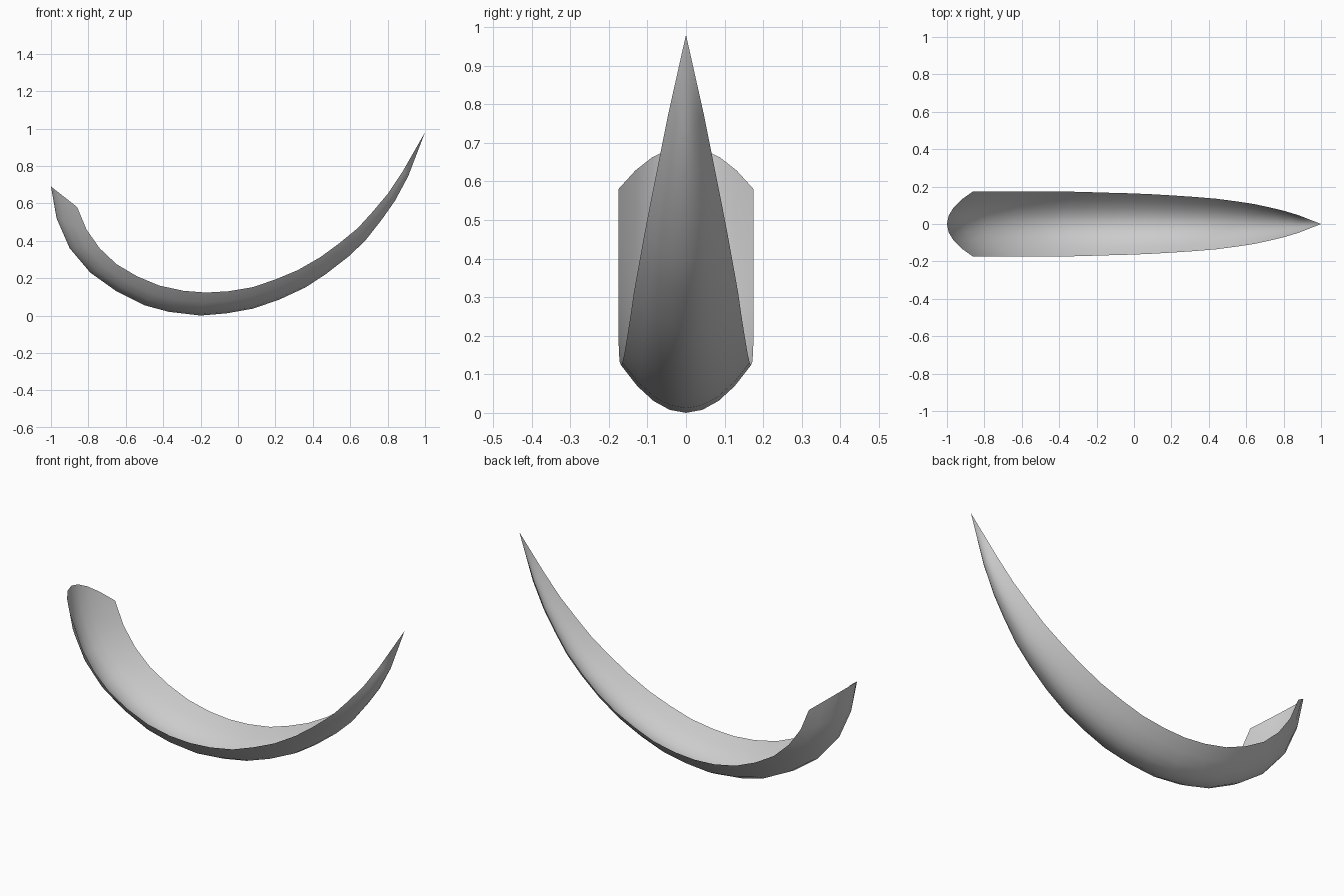
import bpy, bmesh

if "Cube" in bpy.data.objects:
    bpy.data.objects.remove(bpy.data.objects["Cube"])

# Stations from blunt end to tip: keel (x, z) and rim (x, half width, z)
KEEL = [(-1, .69), (-.97, .52), (-.90, .36), (-.79, .23), (-.65, .13),
        (-.50, .055), (-.37, .02), (-.20, 0), (-.06, .012), (.08, .037),
        (.22, .085), (.36, .15), (.47, .222), (.59, .315), (.68, .40),
        (.77, .515), (.84, .615), (.91, .745), (1, .98)]
RIM = [(-.86, .175, .58), (-.81, .175, .46), (-.74, .175, .36), (-.65, .175, .275),
       (-.54, .175, .21), (-.42, .174, .16), (-.29, .172, .132), (-.17, .168, .123),
       (-.05, .165, .13), (.08, .16, .152), (.20, .153, .193), (.32, .145, .243),
       (.44, .135, .312), (.54, .122, .385), (.64, .107, .467), (.72, .09, .555),
       (.80, .071, .65), (.88, .047, .77), (1, 0, .98)]
SEG = 4  # strips per side

# Curved petal sheet: parabolic cross-section swept along the keel
bm = bmesh.new()
rows = []
for (kx, kz), (rx, ry, rz) in zip(KEEL, RIM):
    row = []
    for j in range(-SEG, SEG + 1):
        t = j / SEG
        row.append(bm.verts.new((kx + (rx - kx) * t * t, ry * t, kz + (rz - kz) * t * t)))
    rows.append(row)
for a, b in zip(rows, rows[1:]):
    for j in range(2 * SEG):
        bm.faces.new((a[j], a[j + 1], b[j + 1], b[j]))

# Close the tip to a point
bmesh.ops.remove_doubles(bm, verts=bm.verts[:], dist=0.0005)
bmesh.ops.recalc_face_normals(bm, faces=bm.faces[:])
for f in bm.faces:
    f.smooth = True

mesh = bpy.data.meshes.new("curved_petal")
bm.to_mesh(mesh)
bm.free()
petal = bpy.data.objects.new("curved_petal", mesh)
bpy.context.collection.objects.link(petal)
